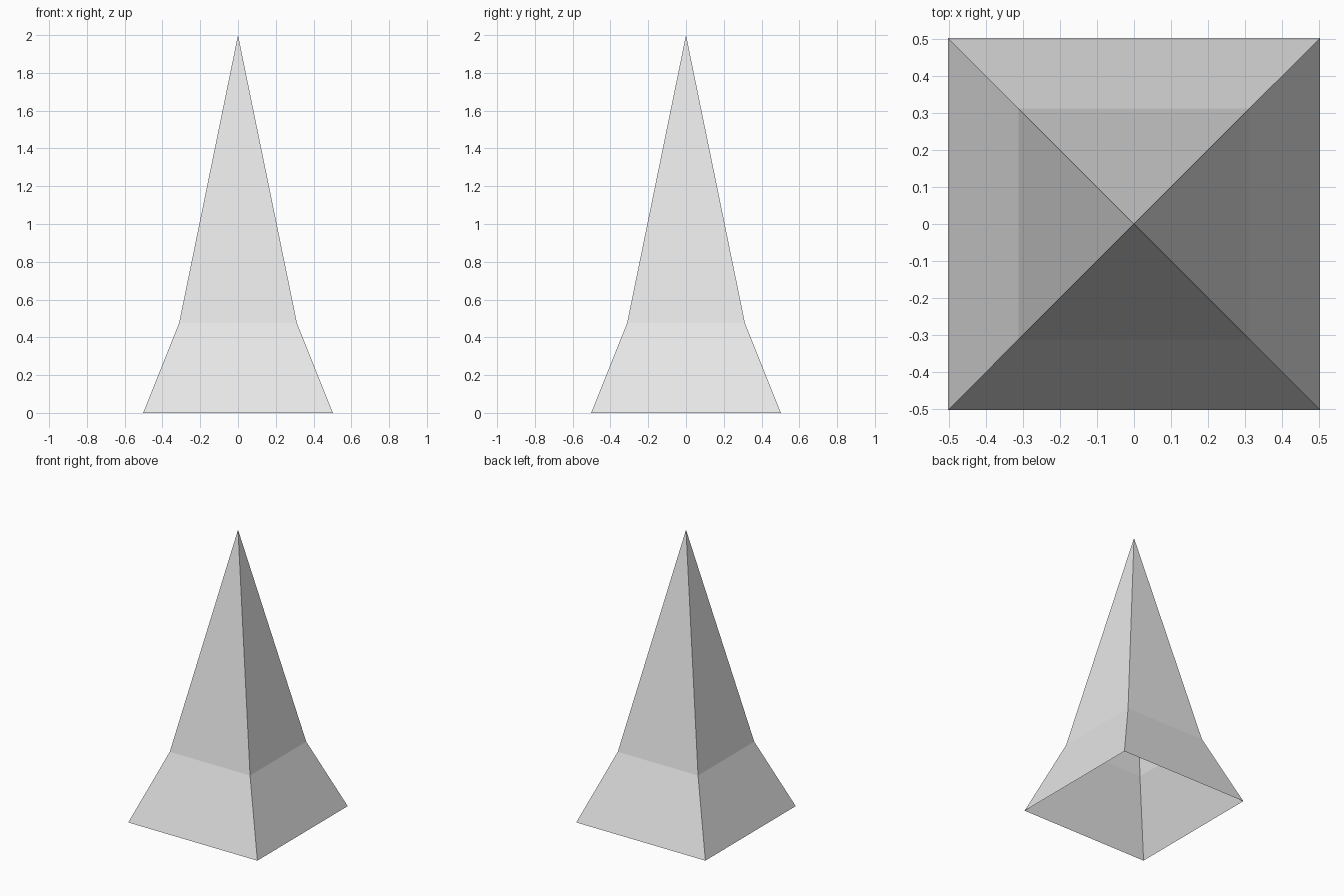
import bpy
import bmesh

cube = bpy.data.objects.get("Cube")
if cube:
    bpy.data.objects.remove(cube, do_unlink=True)

# Single light grey material
grey = bpy.data.materials.new("light_grey")
grey.use_nodes = True
colour = (0.8, 0.8, 0.8, 1.0)
grey.diffuse_color = colour
grey.node_tree.nodes["Principled BSDF"].inputs["Base Color"].default_value = colour

# Profile of the spire: half width and height of each square ring
RINGS = [(0.502, 0.0), (0.312, 0.475)]
APEX = 2.0
CORNERS = [(-1, -1), (1, -1), (1, 1), (-1, 1)]

# Hollow four-sided spire with a flared skirt, open underneath
bm = bmesh.new()
skirt, shoulder = [
    [bm.verts.new((x * half, y * half, z)) for x, y in CORNERS]
    for half, z in RINGS
]
tip = bm.verts.new((0, 0, APEX))
for i in range(4):
    j = (i + 1) % 4
    bm.faces.new((skirt[i], skirt[j], shoulder[j], shoulder[i]))
    bm.faces.new((shoulder[i], shoulder[j], tip))

mesh = bpy.data.meshes.new("spire")
bm.to_mesh(mesh)
bm.free()
mesh.materials.append(grey)
spire = bpy.data.objects.new("spire", mesh)
bpy.context.collection.objects.link(spire)
